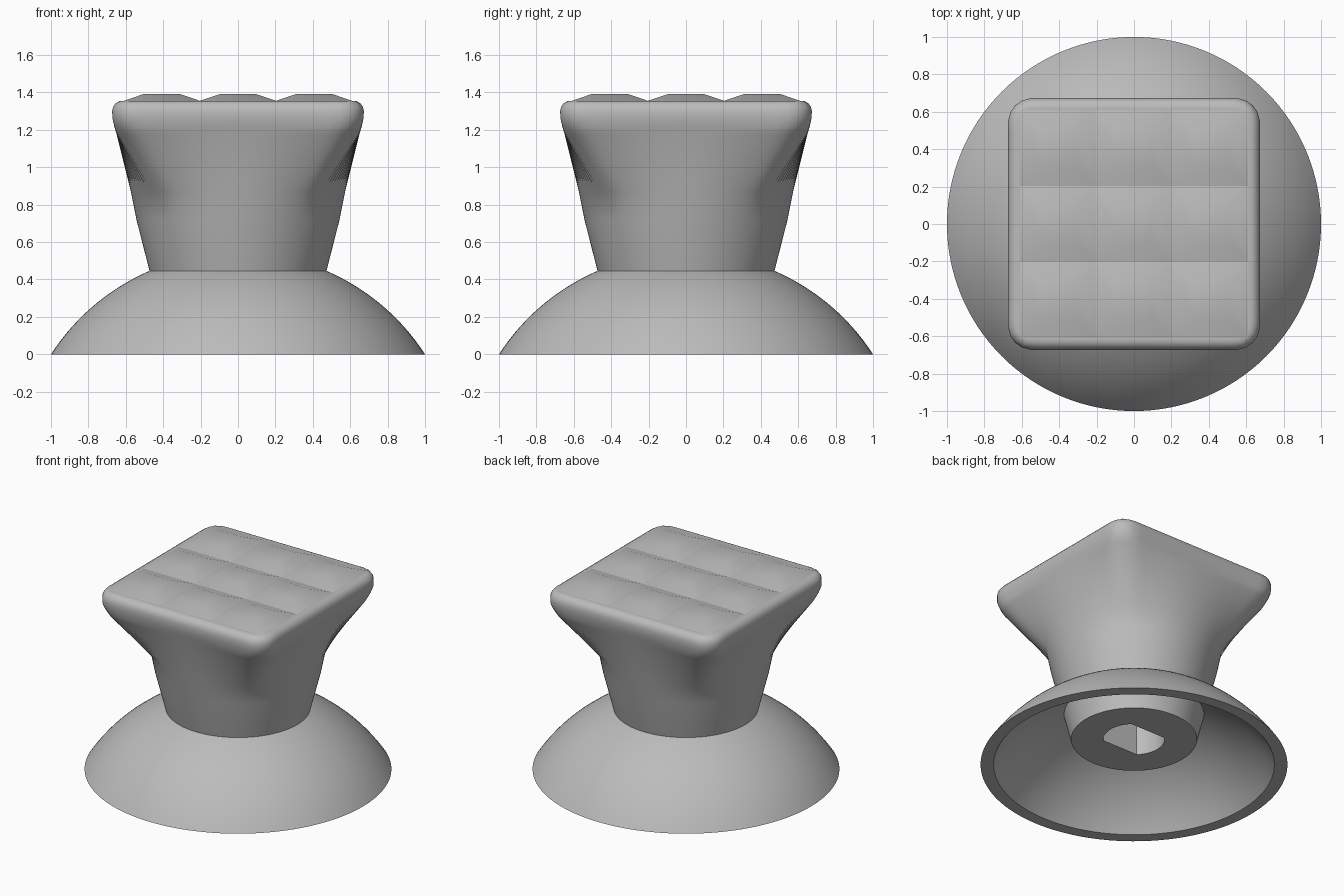
import bpy, bmesh, math

cube = bpy.data.objects.get("Cube")
if cube:
    bpy.data.objects.remove(cube, do_unlink=True)

SEGMENTS = 128

grey = bpy.data.materials.new("plain grey")
grey.use_nodes = True
tone = (0.5, 0.5, 0.5, 1)
grey.diffuse_color = tone
grey.node_tree.nodes["Principled BSDF"].inputs["Base Color"].default_value = tone


def circle(radius):
    return lambda a: radius


def rounded_square(half, corner):
    """Distance from the centre to a rounded square at angle a."""
    def reach(a):
        c, s = abs(math.cos(a)), abs(math.sin(a))
        q = half - corner
        if half * min(c, s) / max(c, s) <= q:
            return half / max(c, s)
        b = q * (c + s)
        return b + math.sqrt(b * b - 2 * q * q + corner * corner)
    return reach


def double_flat(radius):
    """Round hole with two opposite flats."""
    flat = radius * math.sin(math.pi / 4)
    return lambda a: min(radius, flat / max(abs(math.sin(a)), 0.001))


def finish(name, bm):
    bmesh.ops.recalc_face_normals(bm, faces=bm.faces)
    mesh = bpy.data.meshes.new(name)
    bm.to_mesh(mesh)
    bm.free()
    obj = bpy.data.objects.new(name, mesh)
    bpy.context.collection.objects.link(obj)
    mesh.materials.append(grey)
    bpy.ops.object.select_all(action="DESELECT")
    obj.select_set(True)
    bpy.context.view_layer.objects.active = obj
    bpy.ops.object.shade_smooth_by_angle(angle=math.radians(32))
    return obj


def loft(name, sections, closed=False):
    """Skin rings of (height, outline); ends are capped or joined in a loop."""
    bm = bmesh.new()
    rings = []
    for z, outline in sections:
        ring = []
        for i in range(SEGMENTS):
            a = math.tau * i / SEGMENTS
            r = outline(a)
            ring.append(bm.verts.new((r * math.cos(a), r * math.sin(a), z)))
        rings.append(ring)
    pairs = list(zip(rings, rings[1:]))
    if closed:
        pairs.append((rings[-1], rings[0]))
    else:
        bm.faces.new(rings[0])
        bm.faces.new(rings[-1])
    for low, high in pairs:
        for i in range(SEGMENTS):
            j = (i + 1) % SEGMENTS
            bm.faces.new((low[i], low[j], high[j], high[i]))
    return finish(name, bm)


# Hollow domed skirt: two concentric spherical arcs joined at the rim
DROP = 0.6475


def arc(rim, top, steps=20):
    ball = math.hypot(rim, DROP)
    radii = [rim + (top - rim) * i / steps for i in range(steps + 1)]
    return [(math.sqrt(ball * ball - r * r) - DROP, circle(r)) for r in radii]


loft("domed_skirt", arc(1.0, 0.44) + arc(0.915, 0.42)[::-1], closed=True)

# Knob: shaft hole, round tapering neck, flare to a soft square head
hole = double_flat(0.2)
loft("knob_body", [
    (0.75, hole),
    (0.19, hole),
    (0.19, circle(0.41)),
    (0.445, circle(0.473)),
    (0.72, circle(0.543)),
    (0.87, circle(0.573)),
    (1.18, rounded_square(0.65, 0.16)),
    (1.22, rounded_square(0.662, 0.14)),
    (1.26, rounded_square(0.671, 0.13)),
    (1.30, rounded_square(0.673, 0.13)),
    (1.325, rounded_square(0.667, 0.125)),
    (1.343, rounded_square(0.653, 0.11)),
    (1.353, rounded_square(0.635, 0.09)),
    (1.355, rounded_square(0.615, 0.07)),
    (1.352, rounded_square(0.58, 0.05)),
])

# Grip pad: three by three grid of shallow flat-topped pyramids
CELL = 0.407
bm = bmesh.new()


def square(cx, cy, half, z):
    corners = ((-1, -1), (1, -1), (1, 1), (-1, 1))
    return [bm.verts.new((cx + half * x, cy + half * y, z)) for x, y in corners]


for row in (-1, 0, 1):
    for col in (-1, 0, 1):
        base = square(col * CELL, row * CELL, CELL / 2, 1.355)
        crown = square(col * CELL, row * CELL, 0.095, 1.392)
        bm.faces.new(crown)
        for i in range(4):
            j = (i + 1) % 4
            bm.faces.new((base[i], base[j], crown[j], crown[i]))
bmesh.ops.remove_doubles(bm, verts=bm.verts, dist=0.001)
finish("grip_pad", bm)
